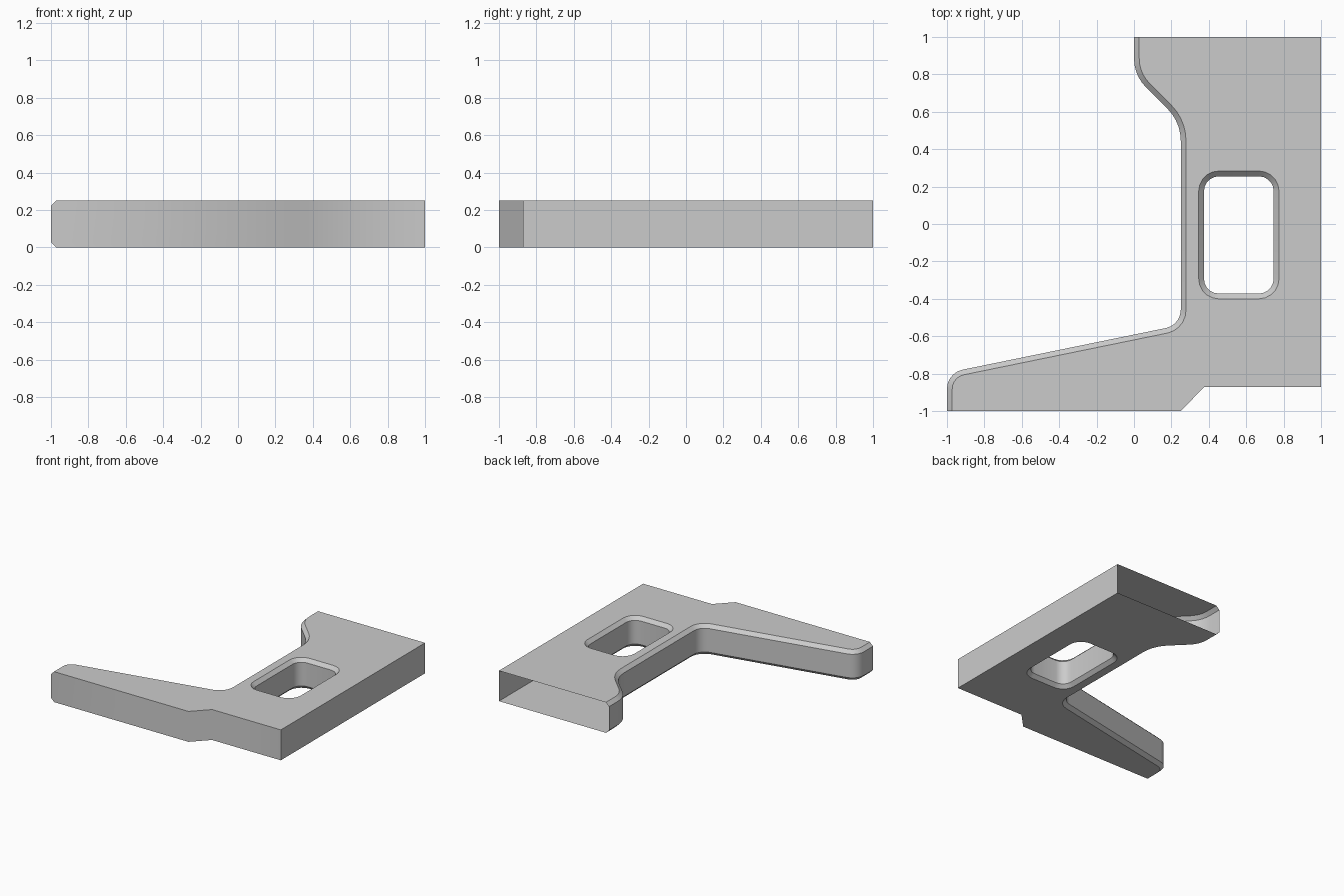
import bpy, bmesh, math
from mathutils import Vector

if "Cube" in bpy.data.objects:
    bpy.data.objects.remove(bpy.data.objects["Cube"])

H, C = 0.25, 0.028          # plate height, chamfer size
SEG = 5


def fillet(prev, p, nxt, t, seg=SEG):
    """Arc points rounding corner p, starting t away from it."""
    p = Vector(p)
    a, b = (Vector(prev) - p).normalized(), (Vector(nxt) - p).normalized()
    half = a.angle(b) / 2
    r = t * math.tan(half)
    centre = p + (a + b).normalized() * (t / math.cos(half))
    u, v = p + a * t - centre, p + b * t - centre
    sweep = u.angle(v)
    return [centre + (u * math.sin((1 - k / seg) * sweep) + v * math.sin(k / seg * sweep)) / math.sin(sweep)
            for k in range(seg + 1)]


def inset(pts, d, closed):
    """Offset a 2D chain to its left side with mitred corners."""
    out, n = [], len(pts)
    for i, p in enumerate(pts):
        dirs = []
        if closed or i > 0:
            dirs.append((p - pts[i - 1]).normalized())
        if closed or i < n - 1:
            dirs.append((pts[(i + 1) % n] - p).normalized())
        norms = [Vector((-e.y, e.x)) for e in dirs]
        m = sum(norms, Vector((0, 0))).normalized()
        out.append(p + m * d / m.dot(norms[0]))
    return out


bm = bmesh.new()


def ring(pts, z):
    return [bm.verts.new((p.x, p.y, z)) for p in pts]


def strip(a, b, closed=False):
    n = len(a)
    for i in range(n if closed else n - 1):
        j = (i + 1) % n
        bm.faces.new((a[i], a[j], b[j], b[i]))


def chamfered_wall(pts, closed):
    ins = inset(pts, C, closed)
    rings = [ring(ins, 0), ring(pts, C), ring(pts, H - C), ring(ins, H)]
    for a, b in zip(rings, rings[1:]):
        strip(a, b, closed)
    return rings


def rounded(corners, ts, closed=False):
    n, out = len(corners), []
    for i, p in enumerate(corners):
        if ts[i]:
            out += fillet(corners[i - 1], p, corners[(i + 1) % n], ts[i])
        else:
            out.append(Vector(p))
    return out


# chamfered inner edge: upper hook, grip side and long arm
edge = rounded([(0, 1), (0, 0.795), (0.25, 0.545), (0.25, -0.54), (-1, -0.796), (-1, -1)],
               [0, 0.09, 0.1, 0.08, 0.085, 0])
wall = chamfered_wall(edge, False)

# rounded window, clockwise so the chamfer widens outward
hole = rounded([(0.374, -0.372), (0.374, 0.255), (0.747, 0.255), (0.747, -0.372)], [0.08] * 4, True)
window = chamfered_wall(hole, True)

# plain front and right walls; the back end stays open
plain = [Vector(p) for p in [(0.25, -1), (0.375, -0.872), (1, -0.872), (1, 1)]]
low, high = ring(plain, 0), ring(plain, H)
strip(low, high)
bm.faces.new([r[-1] for r in wall] + [high[0], low[0]])

# flat bottom and top around the window
for k, side in ((0, low), (3, high)):
    outer = wall[k] + side
    edges = []
    for loop in (outer, window[k]):
        for i, v in enumerate(loop):
            w = loop[(i + 1) % len(loop)]
            edges.append(bm.edges.get((v, w)) or bm.edges.new((v, w)))
    bmesh.ops.triangle_fill(bm, edges=edges, use_beauty=True, use_dissolve=False)

bmesh.ops.recalc_face_normals(bm, faces=bm.faces[:])
for f in bm.faces:
    f.smooth = True
# keep chamfer lines and hard corners crisp
for e in bm.edges:
    ang = math.degrees(e.calc_face_angle(0))
    level = abs(e.verts[0].co.z - e.verts[1].co.z) < 1e-5
    if ang > 50 or (level and ang > 30):
        e.smooth = False

me = bpy.data.meshes.new("bracket_plate")
bm.to_mesh(me)
bm.free()
obj = bpy.data.objects.new("bracket_plate", me)
bpy.context.collection.objects.link(obj)
